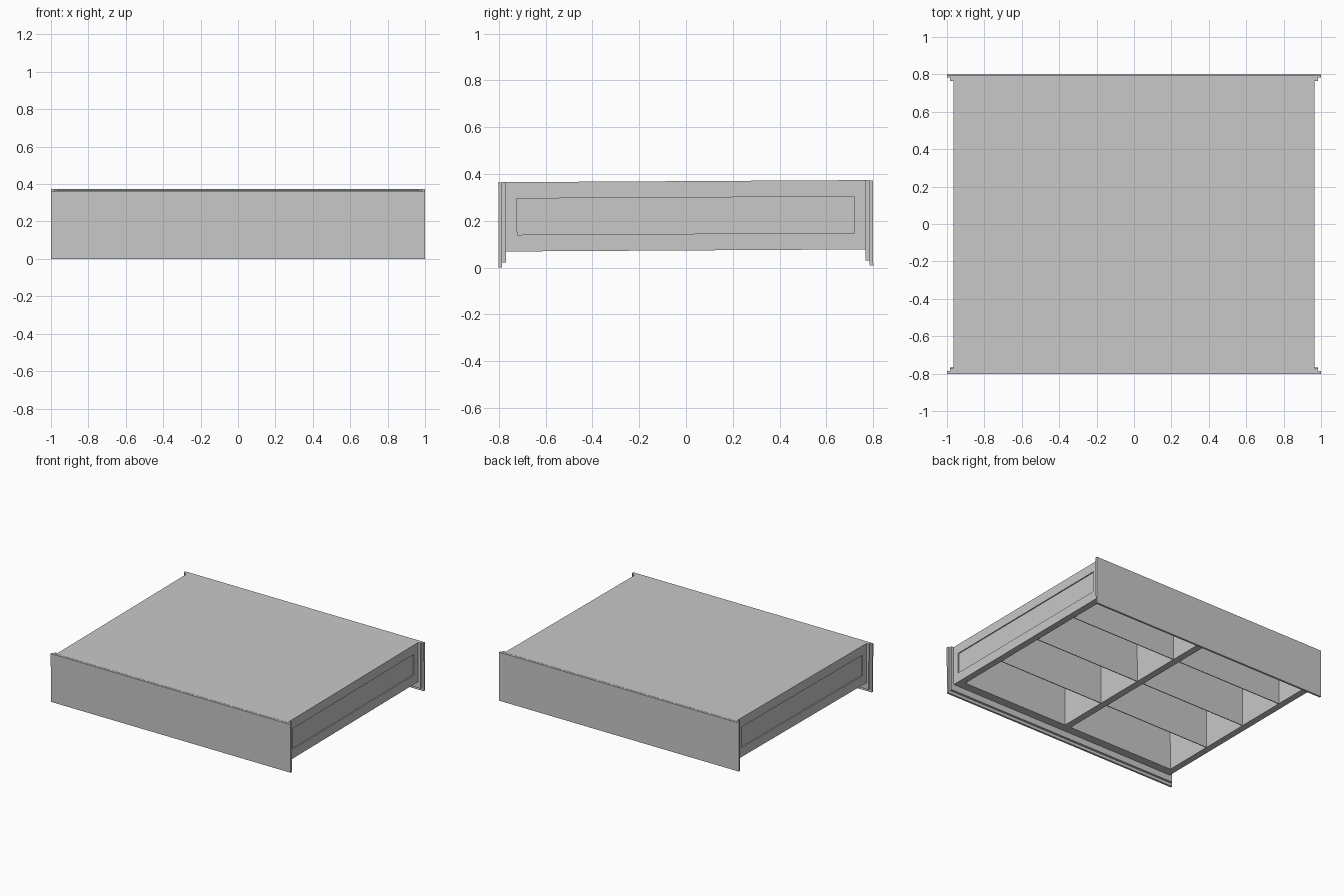
import bpy, bmesh, math
from mathutils import Matrix

if "Cube" in bpy.data.objects:
    bpy.data.objects.remove(bpy.data.objects["Cube"])

grey = bpy.data.materials.new("concrete_grey")
grey.diffuse_color = (0.58, 0.58, 0.58, 1)
grey.use_nodes = True
grey.node_tree.nodes["Principled BSDF"].inputs["Base Color"].default_value = grey.diffuse_color

# the whole deck rises slightly towards the back
TILT = Matrix.Translation((0, -0.8, 0)) @ Matrix.Rotation(0.0058, 4, 'X') @ Matrix.Translation((0, 0.8, 0))
TOP, BOTTOM = 0.365, 0.069
HX, HY = 0.965, 0.768      # half size of the deck body
SIDE, END, SPINE = 0.05, 0.065, 0.052   # beam widths
PLATE, RIB = 0.006, 0.006  # deck plate and rib thickness
PITCH = 0.385              # rib spacing, measured from the front beam


def add_box(bm, x0, x1, y0, y1, z0, z1):
    verts = bmesh.ops.create_cube(bm, size=1)["verts"]
    for v in verts:
        v.co = ((x0 + x1) / 2 + v.co.x * (x1 - x0),
                (y0 + y1) / 2 + v.co.y * (y1 - y0),
                (z0 + z1) / 2 + v.co.z * (z1 - z0))
    bm.normal_update()


def finish(name, bm):
    bm.transform(TILT)
    me = bpy.data.meshes.new(name)
    bm.to_mesh(me)
    bm.free()
    me.materials.append(grey)
    ob = bpy.data.objects.new(name, me)
    bpy.context.collection.objects.link(ob)
    return ob


def box(name, *limits):
    bm = bmesh.new()
    add_box(bm, *limits)
    return finish(name, bm)


# deck body with a shallow sunk panel on each long side
bm = bmesh.new()
add_box(bm, -HX, HX, -HY, HY, BOTTOM, TOP)
for s in (-1, 1):
    face = [f for f in bm.faces if f.normal.x * s > 0.9][0]
    bmesh.ops.inset_region(bm, faces=[face], thickness=0.05)
    for v in face.verts:
        v.co.y = math.copysign(0.72, v.co.y)
        v.co.z = 0.14 if v.co.z < 0.2 else 0.295
    panel = bmesh.ops.extrude_discrete_faces(bm, faces=[face])["faces"][0]
    bmesh.ops.translate(bm, verts=panel.verts, vec=(-0.008 * s, 0, 0))
    bm.normal_update()
body = finish("deck_body", bm)

# open cells below, leaving edge beams, a centre spine and thin cross ribs
bm = bmesh.new()
ends = [-HY + END + PITCH * i for i in range(4)] + [HY - END + RIB]
for s in (-1, 1):
    x0, x1 = sorted((s * SPINE / 2, s * (HX - SIDE)))
    for y0, y1 in zip(ends, ends[1:]):
        add_box(bm, x0, x1, y0, y1 - RIB, BOTTOM - 0.05, TOP - PLATE)
cutter = finish("cell_cutter", bm)
cutter.hide_render = True
cutter.hide_viewport = False
cutter.display_type = 'WIRE'

cells = body.modifiers.new("cells", 'BOOLEAN')
cells.operation = 'DIFFERENCE'
cells.solver = 'EXACT'
cells.object = cutter

# stepped flange and outer plate at both ends
for s, end in ((-1, "front"), (1, "back")):
    box(end + "_flange", -0.985, 0.985, *sorted((s * HY, s * 0.785)), 0.022, TOP)
    box(end + "_end_plate", -1, 1, *sorted((s * 0.785, s * 0.8)), 0, TOP - 0.001)
